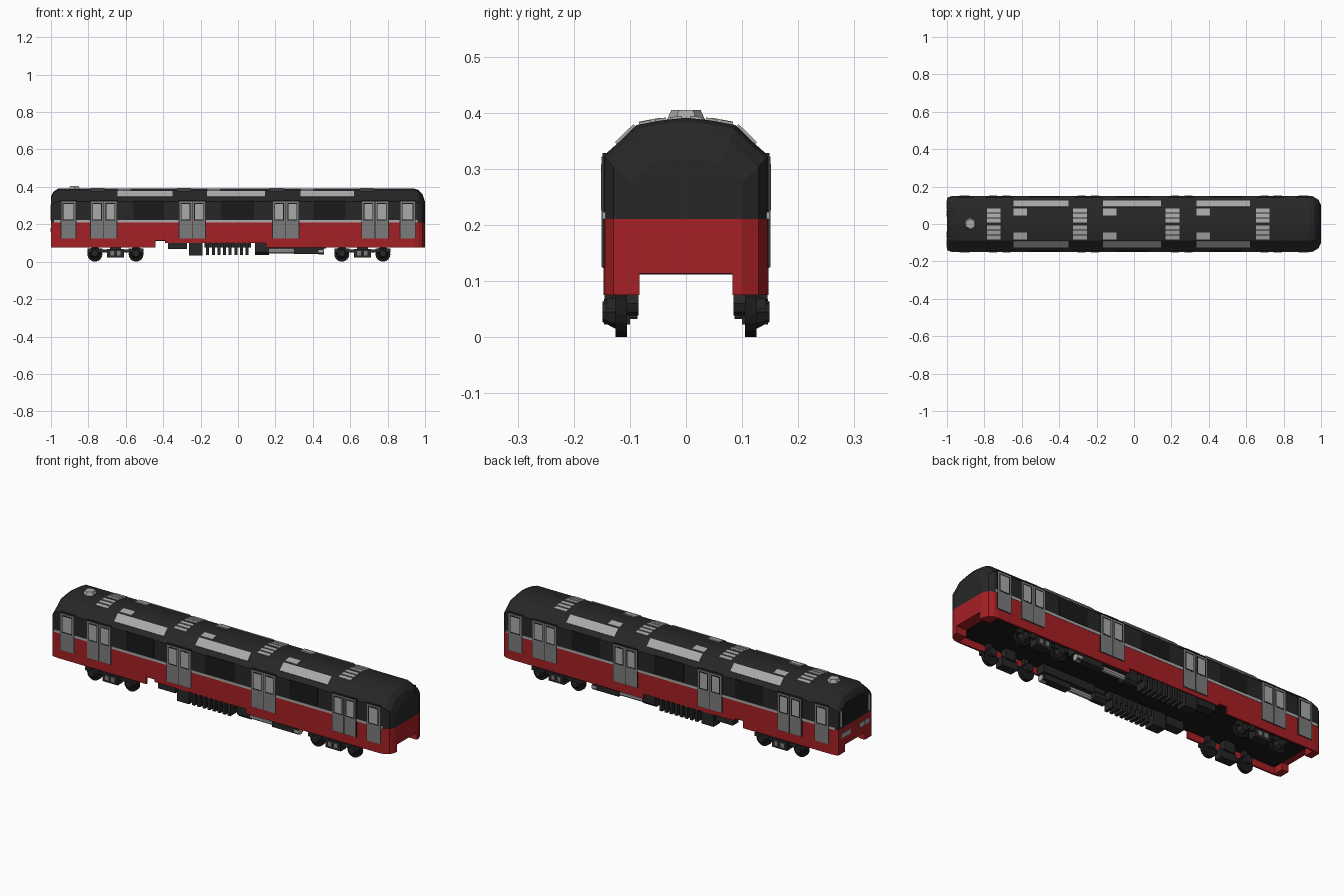
import bpy, bmesh, math
from mathutils import Matrix

if "Cube" in bpy.data.objects:
    bpy.data.objects.remove(bpy.data.objects["Cube"])

def mat(name, c):
    m = bpy.data.materials.new(name)
    m.diffuse_color = (*c, 1)
    m.use_nodes = True
    m.node_tree.nodes["Principled BSDF"].inputs["Base Color"].default_value = m.diffuse_color
    return m

RED = mat("red", (0.38, 0.014, 0.018))
BLACK = mat("black", (0.02, 0.02, 0.02))
DARK = mat("dark", (0.01, 0.01, 0.01))
GREY = mat("door_grey", (0.2, 0.2, 0.2))
LIGHT = mat("light_grey", (0.4, 0.4, 0.4))


class Part:
    """Collects simple solids into one named object."""
    def __init__(self, name, material):
        self.name, self.mat, self.bm = name, material, bmesh.new()

    def loft(self, rings):
        vs = [[self.bm.verts.new(p) for p in r] for r in rings]
        n = len(rings[0])
        for a, b in zip(vs, vs[1:]):
            for i in range(n):
                j = (i + 1) % n
                self.bm.faces.new((a[i], a[j], b[j], b[i]))
        self.bm.faces.new(vs[0])
        self.bm.faces.new(vs[-1])

    def prism(self, x0, x1, prof, both=True):
        for s in ((1, -1) if both else (1,)):
            self.loft([[(x, s * y, z) for y, z in prof] for x in (x0, x1)])

    def box(self, x0, x1, y0, y1, z0, z1, both=True):
        self.prism(x0, x1, [(y0, z0), (y1, z0), (y1, z1), (y0, z1)], both)

    def cyl_x(self, x0, x1, y, z, r, n=8):
        a = [math.tau * (i + 0.5) / n for i in range(n)]
        self.prism(x0, x1, [(y + r * math.cos(t), z + r * math.sin(t)) for t in a])

    def cyl_y(self, x, z, y0, y1, r, n, r2=None):
        for s in (1, -1):
            m = Matrix.Translation((x, s * (y0 + y1) / 2, z)) @ Matrix.Rotation(-s * math.pi / 2, 4, 'X')
            bmesh.ops.create_cone(self.bm, cap_ends=True, segments=n, radius1=r,
                                  radius2=r if r2 is None else r2, depth=y1 - y0, matrix=m)

    def done(self):
        bmesh.ops.recalc_face_normals(self.bm, faces=self.bm.faces)
        me = bpy.data.meshes.new(self.name)
        self.bm.to_mesh(me)
        self.bm.free()
        me.materials.append(self.mat)
        ob = bpy.data.objects.new(self.name, me)
        bpy.context.collection.objects.link(ob)


# Body stations: x, width factor, roof height factor
W, BELT = 0.147, 0.21
ST = [(-1, .95, .76), (-.988, .98, .9), (-.962, 1, 1), (.94, 1, 1),
      (.965, .97, .96), (.987, .88, .82), (1, .68, .6)]
HALF_ROOF = [(W, BELT), (W, .323), (.12, .347), (.088, .378), (.045, .386)]
ROOF = HALF_ROOF + [(0, .391)] + [(-y, z) for y, z in reversed(HALF_ROOF)]

p = Part("upper_body", BLACK)
p.loft([[(x, y * k, BELT + (z - BELT) * h) for y, z in ROOF] for x, k, h in ST])
p.done()

def red_ring(x, k, prof):
    return [(x, max(-W * k, min(W * k, y)), z) for y, z in prof]

# Red lower shell, end panels with coupler cutout, and side skirts
p = Part("lower_body", RED)
slab = [(-W, .113), (W, .113), (W, BELT), (-W, BELT)]
p.loft([red_ring(x, k, slab) for x, k, h in ST])
for ends in (ST[:3], ST[3:]):
    for s in (1, -1):
        foot = [(s * .083, .075), (s * W, .075), (s * W, .113), (s * .083, .113)]
        p.loft([red_ring(x, k, foot) for x, k, h in ends])
for x0, x1, z in [(-.962, -.44, .075), (-.39, .15, .1), (.15, .94, .075)]:
    p.box(x0, x1, .138, W, z, .113)
p.done()

p = Part("underfloor", DARK)
p.box(-.962, .94, -.138, .138, .1115, .1135, False)
p.done()

# Doors: centre and leaf layout repeated on both sides
leaves = [(-.945, -.868), (.868, .945)]
doubles = [-.718, -.245, .255, .733]
for c in doubles:
    leaves += [(c - .069, c - .002), (c + .002, c + .069)]
frame, door, seal, pane = (Part("door_frames", BLACK), Part("door_leaves", GREY),
                           Part("door_window_seals", DARK), Part("door_windows", LIGHT))
for a, b in leaves:
    frame.box(a - .004, b + .004, .14, .1485, .123, .328)
    door.box(a, b, .14, .1505, .125, .322)
    seal.box(a + .008, b - .008, .149, .151, .22, .314)
    pane.box(a + .012, b - .012, .149, .1515, .226, .308)
for q in (frame, door, seal, pane):
    q.done()

# Belt stripe between doors
p = Part("belt_stripe", LIGHT)
edges = [-.985, -.949, -.864, -.791, -.645, -.318, -.172, .182, .328, .66, .806, .864, .949, .96]
for a, b in zip(edges[0::2], edges[1::2]):
    p.box(a, b, .14, .1485, .21, .223)
p.done()

# Large saloon windows
p = Part("side_windows", DARK)
for a, b in [(-.56, -.395), (-.09, .085), (.405, .575)]:
    p.box(a, b, .14, .1485, .226, .325)
p.done()

# Roof panels follow the roof slopes
def roof_panel(part, x0, x1, a, b, t=.005):
    dy, dz = b[0] - a[0], b[1] - a[1]
    l = math.hypot(dy, dz)
    ny, nz = (dz / l, -dy / l) if dy < 0 else (-dz / l, dy / l)
    part.prism(x0, x1, [(a[0] - ny * .003, a[1] - nz * .003), (b[0] - ny * .003, b[1] - nz * .003),
                        (b[0] + ny * t, b[1] + nz * t), (a[0] + ny * t, a[1] + nz * t)])

p = Part("roof_panels", LIGHT)
for a, b in [(-.645, -.35), (-.165, .145), (.335, .62)]:
    roof_panel(p, a, b, (.123, .344), (.09, .376))
    roof_panel(p, a, a + .072, (.083, .379), (.045, .386))
p.done()

p = Part("roof_vents", LIGHT)
for c in (-.75, -.288, .205, .688):
    for a, b in [((.083, .379), (.062, .383)), ((.055, .384), (.035, .3875)), ((.028, .388), (.007, .390))]:
        roof_panel(p, c - .037, c + .037, a, b, .004)
p.done()

# Hexagonal roof pod
p = Part("roof_pod", LIGHT)
bmesh.ops.create_cone(p.bm, cap_ends=True, segments=6, radius1=.036, radius2=.026, depth=.022,
                      matrix=Matrix.Translation((-.875, 0, .394)))
p.done()

# Cab end: windscreen, pillars and lamps
p = Part("windscreen", DARK)
p.loft([[(x, y, z) for y, z in [(-.1, .22), (.1, .22), (.1, .31), (.07, .33), (-.07, .33), (-.1, .31)]]
        for x in (-1.001, -.97)])
p.done()
p = Part("cab_pillars", LIGHT)
p.box(-1.002, -.97, .112, .125, .22, .305)
p.done()
p = Part("lamp_housings", GREY)
p.box(-1.001, -.98, .035, .12, .155, .183)
p.done()
p = Part("lamps", LIGHT)
for y in (.04, .08):
    p.box(-1.002, -.98, y, y + .034, .159, .179)
p.done()

# Bogies: wheels, axle boxes, side frames and springs
wheels, frames, springs = Part("wheels", DARK), Part("bogie_frames", BLACK), Part("bogie_springs", GREY)
for c in (-.655, .665):
    for d in (-.11, .11):
        wheels.cyl_y(c + d, .04, .105, .126, .04, 16)
        frames.cyl_y(c + d, .045, .126, .149, .03, 8, .018)
        frames.cyl_y(c + d, .06, .085, .105, .022, 8)
        frames.box(c + d - .04, c + d + .04, .126, .142, .05, .07)
        frames.box(c + d - .012, c + d + .012, .11, .13, .05, .113)
    frames.box(c - .11, c + .11, .128, .138, .05, .065)
    frames.box(c - .045, c + .045, .1, .146, .022, .068)
    frames.box(c - .03, c + .03, .09, .125, .06, .113)
    for d in (-.018, .018):
        springs.box(c + d - .01, c + d + .01, .14, .149, .034, .058)
for q in (wheels, frames, springs):
    q.done()

# Underfloor equipment boxes, cooling fins and tanks
p = Part("equipment_boxes", BLACK)
p.box(-.375, -.272, .09, .14, .068, .113)
p.box(-.262, -.19, .086, .142, .032, .113)
p.box(-.18, .07, .09, .13, .075, .113)
p.box(.16, .47, .09, .137, .07, .113)
p.box(.3, .455, .1, .14, .042, .07)
p.box(.09, .165, .1, .135, .06, .113)
p.cyl_x(.09, .165, .11, .062, .027)
p.done()
p = Part("cooling_fins", BLACK)
for i in range(8):
    x = -.17 + i * .03
    p.box(x, x + .016, .086, .145, .035, .1)
p.done()
p = Part("air_tanks", LIGHT)
p.cyl_x(.165, .3, .12, .057, .014)
p.cyl_x(.43, .46, .125, .055, .017)
p.done()
